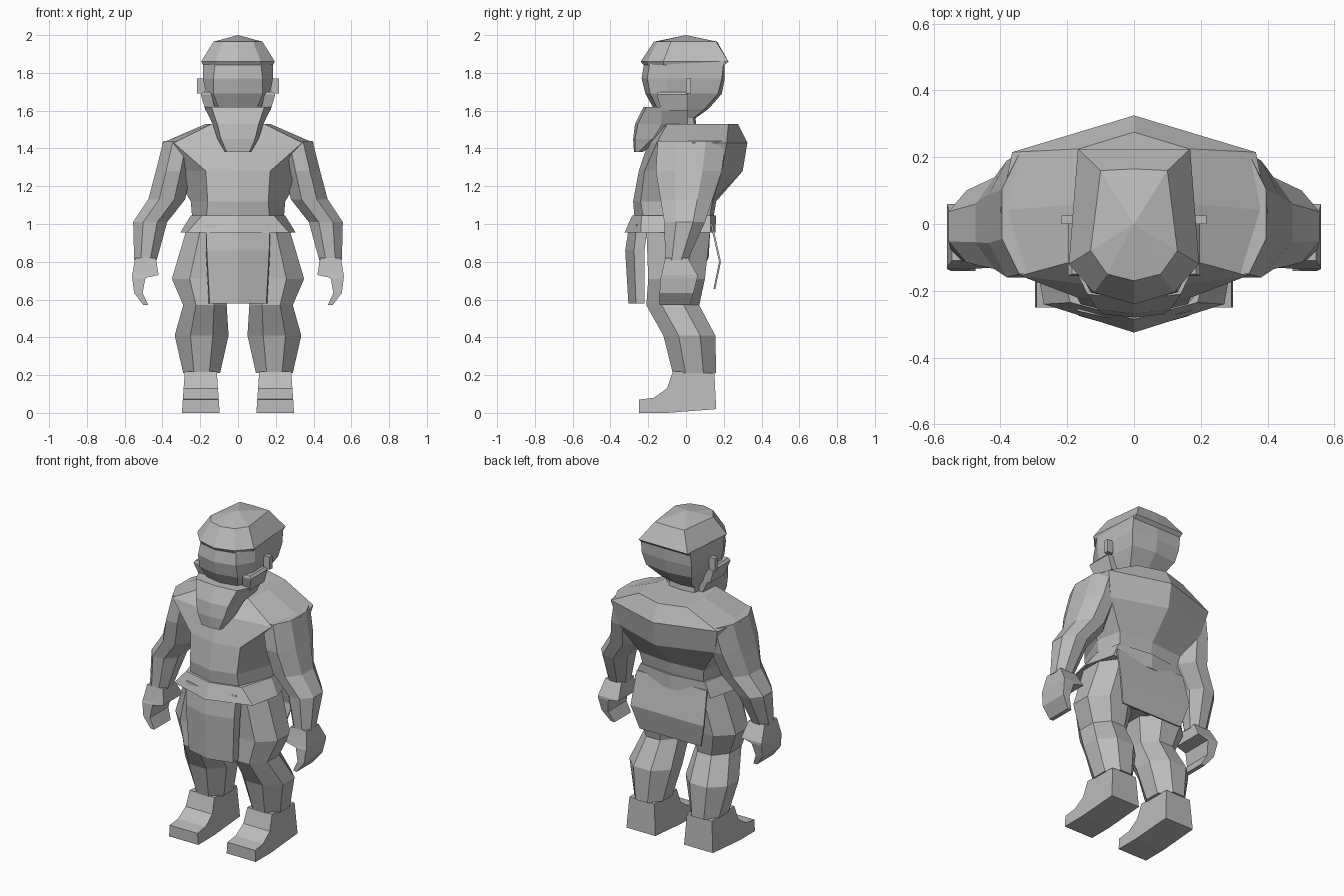
import bpy, bmesh, math
from mathutils import Vector

stone = bpy.data.materials.new("plain grey")
stone.diffuse_color = (0.5, 0.5, 0.5, 1)


def loft(name, rings, cap=True):
    """Skin a stack of equal-length point rings with flat faces."""
    bm = bmesh.new()
    vs = [[bm.verts.new(p) for p in r] for r in rings]
    n = len(rings[0])
    for a, b in zip(vs, vs[1:]):
        for i in range(n):
            j = (i + 1) % n
            bm.faces.new((a[i], a[j], b[j], b[i]))
    if cap:
        bm.faces.new(vs[0])
        bm.faces.new(vs[-1])
    bmesh.ops.remove_doubles(bm, verts=bm.verts, dist=1e-5)
    bmesh.ops.recalc_face_normals(bm, faces=bm.faces)
    me = bpy.data.meshes.new(name)
    bm.to_mesh(me)
    bm.free()
    me.materials.append(stone)
    ob = bpy.data.objects.new(name, me)
    bpy.context.collection.objects.link(ob)
    return ob


def sym(z, *half):
    """Ring at height z from a half outline, front centre to back centre."""
    left = [(-x, y) for x, y in half[-2:0:-1]]
    return [(x, y, z) for x, y in list(half) + left]


def oval(z, x0, x1, y0, y1, s, n=8):
    """n-sided ring filling the given x and y range on side s."""
    pts = [(math.cos((i + .5) * math.tau / n), math.sin((i + .5) * math.tau / n)) for i in range(n)]
    mx, my = max(p[0] for p in pts), max(p[1] for p in pts)
    return [(s * ((x0 + x1) / 2 + px / mx * (x1 - x0) / 2),
             (y0 + y1) / 2 + py / my * (y1 - y0) / 2, z) for px, py in pts]


# Torso with a humped upper back
loft("torso", [
    sym(1.00, (0, -.27), (.17, -.22), (.24, -.02), (.20, .12), (0, .14)),
    sym(1.12, (0, -.28), (.16, -.24), (.25, -.02), (.22, .14), (0, .16)),
    sym(1.28, (0, -.25), (.17, -.22), (.35, -.03), (.33, .19), (0, .30)),
    sym(1.43, (0, -.20), (.34, -.155), (.40, .04), (.365, .215), (0, .325)),
    sym(1.53, (0, -.11), (.14, -.10), (.17, .06), (.165, .225), (0, .275))])

# Head and neck
loft("head", [
    sym(1.48, (0, -.10), (.06, -.10), (.10, -.05), (.08, .05), (0, .06)),
    sym(1.56, (0, -.11), (.06, -.10), (.11, -.05), (.09, .04), (0, .05)),
    sym(1.61, (0, -.17), (.10, -.15), (.14, -.07), (.11, .10), (0, .12)),
    sym(1.69, (0, -.215), (.13, -.19), (.17, -.10), (.155, .17), (0, .19)),
    sym(1.77, (0, -.235), (.13, -.205), (.185, -.10), (.17, .19), (0, .205)),
    sym(1.86, (0, -.22), (.12, -.19), (.185, -.10), (.17, .20), (0, .205))])

# Hair cap with a low peak
loft("hair_cap", [
    sym(1.842, (0, -.225), (.11, -.20), (.185, -.12), (.165, .205), (0, .205)),
    sym(1.86, (0, -.24), (.12, -.205), (.195, -.12), (.168, .225), (0, .225)),
    sym(1.965, (0, -.17), (.08, -.15), (.13, -.08), (.10, .16), (0, .165)),
    sym(2.0, (0, 0), (0, 0), (0, 0), (0, 0), (0, 0))], cap=False)

# Beard
loft("beard", [
    sym(1.62, (0, -.225), (.14, -.21), (.178, -.13), (.165, .01), (0, .0)),
    sym(1.53, (0, -.27), (.11, -.255), (.135, -.13), (.12, .01), (0, .0)),
    sym(1.45, (0, -.28), (.09, -.27), (.108, -.18), (.08, -.13), (0, -.13)),
    sym(1.38, (0, -.275), (.06, -.27), (.07, -.25), (.06, -.23), (0, -.23))])

# Pelvis, belt and front apron
loft("pelvis", [
    sym(.72, (0, -.12), (.10, -.12), (.12, -.03), (.10, .05), (0, .06)),
    sym(.82, (0, -.19), (.20, -.19), (.25, -.03), (.20, .11), (0, .12)),
    sym(1.0, (0, -.20), (.20, -.20), (.26, -.03), (.20, .13), (0, .13))])
loft("belt", [
    sym(.955, (0, -.325), (.27, -.24), (.305, -.05), (.26, .13), (0, .155)),
    sym(1.045, (0, -.285), (.19, -.235), (.25, -.03), (.22, .13), (0, .16))])
loft("front_apron", [
    sym(.58, (0, -.305), (.15, -.265), (.155, -.22), (0, -.23)),
    sym(.86, (0, -.322), (.165, -.275), (.17, -.22), (0, -.23)),
    sym(1.0, (0, -.30), (.17, -.26), (.17, -.20), (0, -.2))])

# Back cloth, folded once
loft("back_cloth", [
    sym(z, (0, y - .01), (w, y - .01), (w, y), (0, y))
    for z, y, w in ((.655, .155, .21), (.80, .185, .25), (1.0, .14, .24))])

for s, side in ((-1, "left"), (1, "right")):
    # Arm
    loft(side + "_arm", [oval(*r, s) for r in (
        (1.44, .22, .395, -.15, .21), (1.28, .25, .435, -.16, .19),
        (1.13, .28, .475, -.135, .14), (1.01, .375, .555, -.115, .10),
        (.81, .43, .55, -.11, .01))])
    # Curled hand
    loft(side + "_hand", [oval(*r, s, 4) for r in (
        (.82, .435, .545, -.11, .01), (.73, .42, .56, -.13, .06),
        (.715, .49, .56, -.135, .06), (.635, .505, .55, -.14, .04),
        (.57, .475, .50, -.14, .02))])
    # Leg
    loft(side + "_leg", [oval(*r, s) for r in (
        (.98, .02, .27, -.21, .13), (.71, .03, .35, -.20, .10),
        (.57, .06, .29, -.21, .07), (.41, .05, .335, -.12, .155),
        (.21, .095, .29, -.07, .16))])
    # Boot, a side profile widened towards the sole
    boot = [(.16, .02), (.15, .21), (-.07, .22), (-.10, .13), (-.17, .08),
            (-.25, .07), (-.25, 0), (-.10, 0)]
    loft(side + "_boot", [
        [(s * (.197 + k * (.1 - .07 * z)), y, z) for y, z in boot] for k in (-1, 1)])
    # Ear and sideburn
    loft(side + "_ear", [oval(z, .175, .217, 0, .026, s, 4) for z in (1.69, 1.77)])
    loft(side + "_sideburn", [oval(*r, s, 4) for r in (
        (1.60, .12, .172, -.13, .01), (1.685, .14, .197, -.155, .01),
        (1.70, .14, .185, -.15, 0))])
